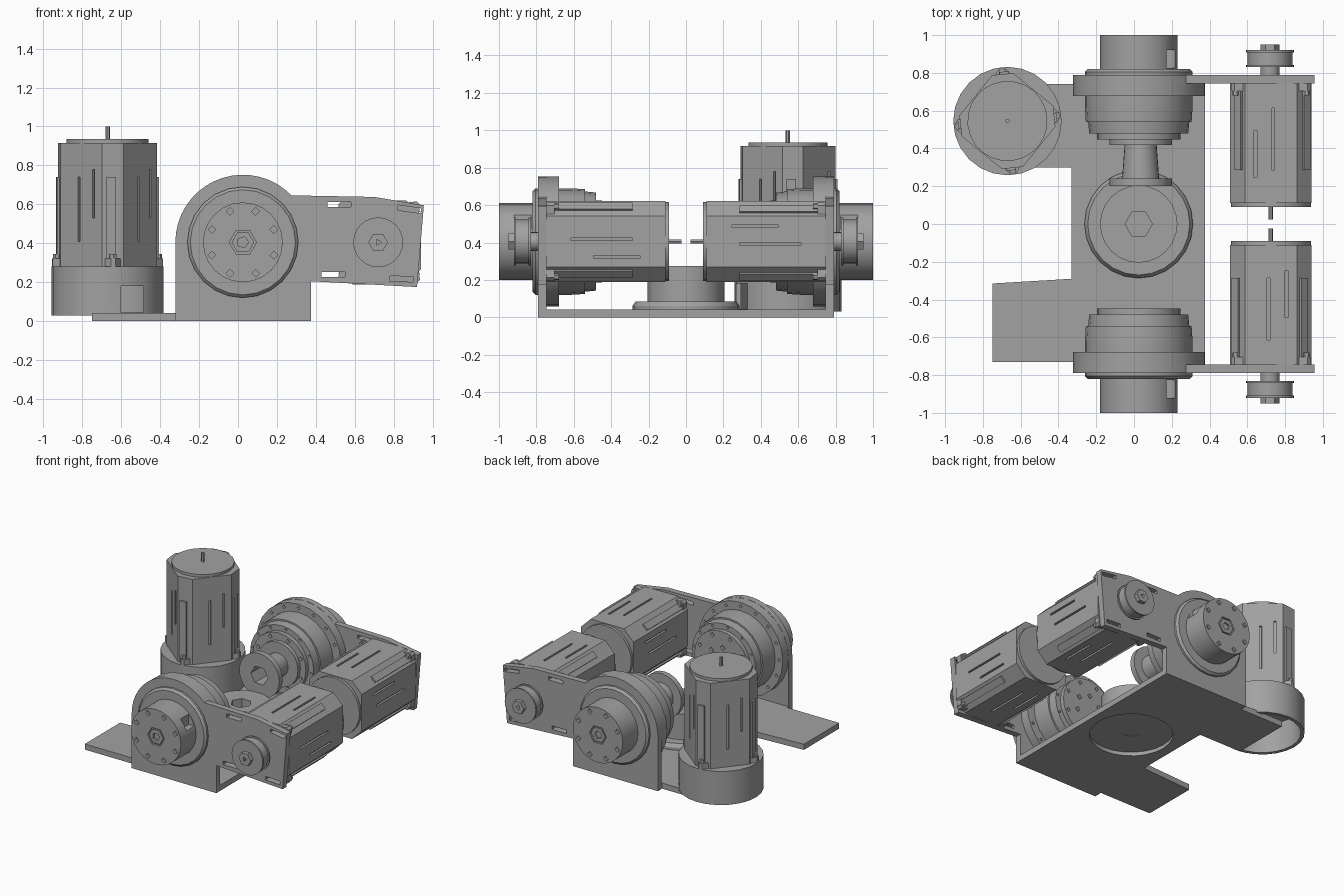
import bpy, bmesh, math
from mathutils import Matrix, Vector

cube = bpy.data.objects.get("Cube")
if cube:
    bpy.data.objects.remove(cube, do_unlink=True)

steel = bpy.data.materials.new("steel grey")
steel.use_nodes = True
GREY = (0.36, 0.36, 0.36, 1)
steel.diffuse_color = GREY
steel.node_tree.nodes["Principled BSDF"].inputs["Base Color"].default_value = GREY

T = Matrix.Translation
I = Matrix.Identity(4)


def R(deg, axis):
    return Matrix.Rotation(math.radians(deg), 4, axis)


def finish(name, bm, mat):
    bmesh.ops.recalc_face_normals(bm, faces=bm.faces)
    bm.transform(mat)
    me = bpy.data.meshes.new(name)
    bm.to_mesh(me)
    bm.free()
    me.materials.append(steel)
    ob = bpy.data.objects.new(name, me)
    bpy.context.collection.objects.link(ob)
    return ob


def prism(name, pts, a, b, mat=I):
    """Outline in the local xy plane, raised from a to b along local z."""
    bm = bmesh.new()
    f = bm.faces.new([bm.verts.new((x, y, a)) for x, y in pts])
    up = bmesh.ops.extrude_face_region(bm, geom=[f])
    verts = [g for g in up["geom"] if isinstance(g, bmesh.types.BMVert)]
    bmesh.ops.translate(bm, verts=verts, vec=(0, 0, b - a))
    return finish(name, bm, mat)


def ngon(r, n, turn=0):
    return [(r * math.cos(turn + math.tau * i / n), r * math.sin(turn + math.tau * i / n))
            for i in range(n)]


def box(name, lo, hi, mat=I):
    pts = [(lo[0], lo[1]), (hi[0], lo[1]), (hi[0], hi[1]), (lo[0], hi[1])]
    return prism(name, pts, lo[2], hi[2], mat)


def lathe(name, profile, mat=I, n=24):
    """Stepped round solid from (radius, height) pairs, capped at both ends."""
    bm = bmesh.new()
    rings = [[bm.verts.new((x, y, h)) for x, y in ngon(r, n)] for r, h in profile]
    for lower, upper in zip(rings, rings[1:]):
        for i in range(n):
            j = (i + 1) % n
            bm.faces.new((lower[i], lower[j], upper[j], upper[i]))
    bm.faces.new(rings[0])
    bm.faces.new(rings[-1])
    ob = finish(name, bm, mat)
    for p in ob.data.polygons:
        p.use_smooth = False
    return ob


def cut(ob, cutters):
    """Subtract the cutters and remove them again."""
    for c in cutters:
        m = ob.modifiers.new("cut", 'BOOLEAN')
        m.operation, m.solver, m.object = 'DIFFERENCE', 'EXACT', c
    bpy.context.view_layer.update()
    me = bpy.data.meshes.new_from_object(
        ob.evaluated_get(bpy.context.evaluated_depsgraph_get()))
    ob.modifiers.clear()
    ob.data = me
    for c in cutters:
        bpy.data.objects.remove(c, do_unlink=True)


def hole_ring(count, radius, size, a, b, mat):
    return [prism("hole", ngon(size, 4), a, b, mat @ T((x, y, 0)))
            for x, y in ngon(radius, count, math.pi / 8)]


# Base plate with two side tabs and the turntable opening
base = prism("base_plate", [
    (-0.32, -0.79), (0.375, -0.79), (0.375, 0.79), (-0.32, 0.79), (-0.32, 0.74),
    (-0.68, 0.74), (-0.68, 0.3), (-0.33, 0.3), (-0.33, -0.29), (-0.75, -0.315),
    (-0.75, -0.73), (-0.32, -0.73)], 0, 0.042)
cut(base, [prism("opening", ngon(0.283, 24), -0.1, 0.03, T((0.025, 0, 0)))])

# Turntable with a hexagonal bore
table = lathe("turntable", [(0.287, 0.028), (0.287, 0.06), (0.27, 0.085), (0.205, 0.085),
                            (0.205, 0.275)], T((0.025, 0, 0)))
cut(table, [prism("bore", ngon(0.072, 6), -0.1, 0.4, T((0.025, 0, 0)))])


def motor(prefix, mat):
    h, k = 0.216, 0.137
    octagon = [(h, -k), (h, k), (k, h), (-k, h), (-h, k), (-h, -k), (-k, -h), (k, -h)]
    body = prism(prefix + "_motor_body", octagon, 0, 0.635, mat)
    grooves = []
    for q in range(4):
        turn = mat @ R(90 * q, 'Z')
        grooves += [box("groove", (0.2, y, a), (0.3, y + 0.014, b), turn)
                    for y, a, b in ((-0.02, 0.13, 0.46), (0.075, 0.25, 0.5))]
        # Corner lug, rib and clamp screw
        diag = turn @ R(45, 'Z')
        prism(prefix + "_motor_lug", [(0.2, -0.08), (0.285, -0.012), (0.285, 0.012), (0.2, 0.08)],
              0, 0.042, diag)
        box(prefix + "_motor_rib", (0.22, -0.035, 0.04), (0.262, 0.015, 0.46), diag)
        prism(prefix + "_motor_screw", ngon(0.02, 6), 0.04, 0.065, diag @ T((0.262, 0, 0)))
    cut(body, grooves)
    lathe(prefix + "_motor_cap", [(0.212, 0.63), (0.212, 0.655)], mat)
    prism(prefix + "_motor_shaft", ngon(0.012, 6), 0.65, 0.72, mat)


# Upright motor in its hollow round housing
motor("upright", T((-0.67, 0.545, 0.28)) @ R(-39, 'Z'))
seat = T((-0.67, 0.545, 0))
housing = lathe("round_housing", [(0.287, 0.03), (0.287, 0.28)], seat)
cut(housing, [prism("hollow", ngon(0.262, 24), -0.1, 0.25, seat),
              box("window", (-0.6, 0.15, 0.045), (-0.485, 0.45, 0.18))])

CX, CZ = 0.025, 0.405
arc = [(CX + 0.347 * math.cos(math.radians(a)), CZ + 0.347 * math.sin(math.radians(a)))
       for a in range(44, 181, 8)]
outline = ([(-0.322, 0), (0.375, 0), (0.375, 0.205), (0.92, 0.175), (0.955, 0.595),
            (0.7, 0.638)] + arc)
SLOTS = ((0.52, 0.6, 0), (0.88, 0.575, -8), (0.49, 0.24, 0), (0.84, 0.217, -3))

for side, prefix in ((-1, "front"), (1, "back")):
    # Local z points inward from the outer face of the side plate
    def frame(x, z):
        return T((x, side * 0.79, z)) @ R(90 * side, 'X')

    # Side plate with mounting slots
    plate = prism(prefix + "_side_plate", outline, -0.045, 0,
                  T((0, side * 0.79 if side < 0 else 0.745, 0)) @ R(90, 'X'))
    if side < 0:
        plate.data.transform(T((0, 0.045, 0)).inverted())
        plate.data.transform(T((0, 0.045, 0)))
    cut(plate, [box("slot", (-0.06, -0.2, -0.013), (0.06, 0.2, 0.013),
                    T((x, side * 0.77, z)) @ R(-a, 'Y')) for x, z, a in SLOTS])

    # Gearbox with stepped housing and bolt holes
    hub = frame(CX, CZ)
    gear = lathe(prefix + "_gearbox", [
        (0.27, -0.03), (0.285, -0.015), (0.285, 0.002), (0.347, 0.002), (0.347, 0.112), (0.285, 0.112), (0.285, 0.17),
        (0.28, 0.25), (0.268, 0.25), (0.262, 0.31), (0.22, 0.31), (0.22, 0.342)], hub)
    cut(gear, hole_ring(16, 0.317, 0.013, 0.09, 0.2, hub)
        + hole_ring(12, 0.243, 0.011, 0.29, 0.4, hub)
        + hole_ring(8, 0.19, 0.016, 0.32, 0.4, hub)
        + hole_ring(6, 0.1, 0.02, 0.32, 0.4, hub))

    # Output drum with recessed hexagon, bolt holes and side notch
    drum = lathe(prefix + "_drum", [(0.205, -0.21), (0.205, -0.025)], hub)
    y0, y1 = sorted((side * 0.92, side * 0.825))
    cut(drum, hole_ring(8, 0.172, 0.02, -0.3, -0.19, hub)
        + [prism("hex", ngon(0.07, 6), -0.3, -0.195, hub),
           box("notch", (0.172, y0, 0.47), (0.3, y1, 0.7))])
    ring = prism(prefix + "_drum_hub", ngon(0.058, 6), -0.208, -0.19, hub)
    cut(ring, [prism("bore", ngon(0.03, 5), -0.3, -0.195, hub)])

    # Drive motor and its small pulley
    motor(prefix, frame(0.725, CZ) @ T((0, 0, 0.045)))
    axle = frame(0.72, CZ)
    lathe(prefix + "_pulley", [
        (0.05, 0.02), (0.05, -0.04), (0.128, -0.04), (0.128, -0.052), (0.118, -0.052),
        (0.118, -0.118), (0.128, -0.118), (0.128, -0.13)], axle)
    nut = prism(prefix + "_pulley_nut", ngon(0.05, 6), -0.16, -0.125, axle)
    cut(nut, [prism("bore", ngon(0.018, 3), -0.3, -0.14, axle)])

# Spool on the inner side of the back gearbox
hub = T((0.035, 0.79, CZ)) @ R(90, 'X')
spool = lathe("spool", [(0.165, 0.335), (0.165, 0.372), (0.085, 0.372), (0.098, 0.55),
                        (0.165, 0.55), (0.165, 0.59)], hub)
cut(spool, [prism("bore", ngon(0.07, 6), 0.42, 0.7, hub)])

# Soft shading on round walls, crisp edges elsewhere
bpy.ops.object.select_all(action='DESELECT')
for ob in bpy.context.collection.objects:
    if ob.type == 'MESH' and ob.data.materials and ob.data.materials[0] == steel:
        ob.select_set(True)
        bpy.context.view_layer.objects.active = ob
bpy.ops.object.shade_smooth_by_angle(angle=math.radians(25))
